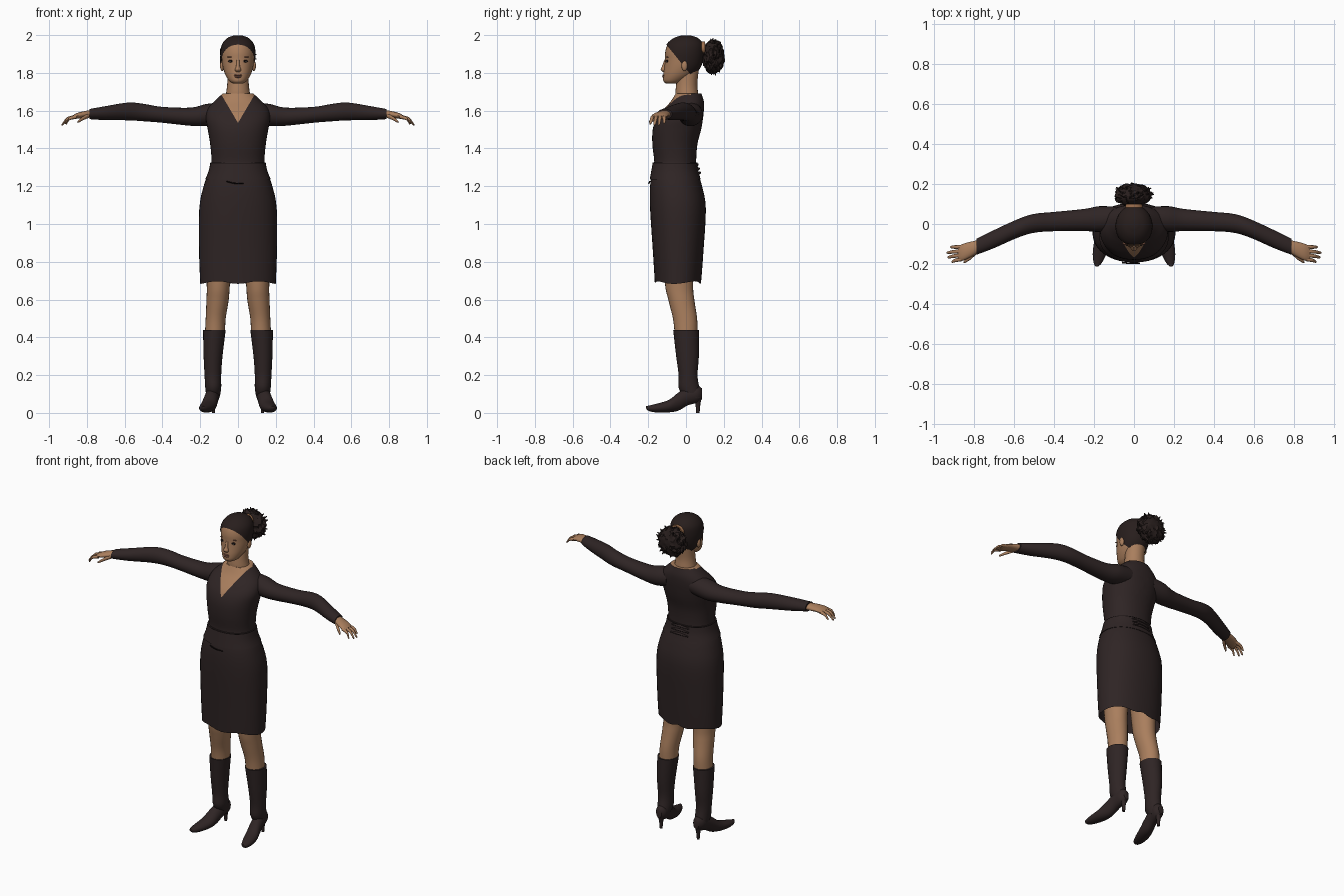
import bpy, bmesh, math, random
from mathutils import Vector

random.seed(4)
cube = bpy.data.objects.get("Cube")
if cube:
    bpy.data.objects.remove(cube, do_unlink=True)


def material(name, r, g, b):
    m = bpy.data.materials.new(name)
    m.use_nodes = True
    m.diffuse_color = (r, g, b, 1)
    bsdf = m.node_tree.nodes["Principled BSDF"]
    bsdf.inputs["Base Color"].default_value = (r, g, b, 1)
    bsdf.inputs["Roughness"].default_value = 0.8
    return m


SKIN = material("skin brown", 0.40, 0.21, 0.11)
CLOTH = material("dark cloth", 0.028, 0.018, 0.018)
SEAM = material("seam black", 0.008, 0.005, 0.005)
HAIR = material("dark hair", 0.021, 0.013, 0.012)
LIPS = material("lip brown", 0.24, 0.10, 0.065)
WHITE = material("eye white", 0.55, 0.5, 0.45)
TIE = material("hair tie tan", 0.36, 0.17, 0.08)


def finish(bm, name, mats, angle=50):
    bmesh.ops.recalc_face_normals(bm, faces=bm.faces)
    mesh = bpy.data.meshes.new(name)
    bm.to_mesh(mesh)
    bm.free()
    for m in mats:
        mesh.materials.append(m)
    obj = bpy.data.objects.new(name, mesh)
    bpy.context.collection.objects.link(obj)
    bpy.ops.object.select_all(action="DESELECT")
    obj.select_set(True)
    bpy.context.view_layer.objects.active = obj
    if angle:
        bpy.ops.object.shade_smooth_by_angle(angle=math.radians(angle))
    return obj


def spline(rows, steps):
    """Smoothly fill in rows between the given sections."""
    rows = [Vector(r) for r in rows]
    out = []
    for i in range(len(rows) - 1):
        p0, p1 = rows[max(i - 1, 0)], rows[i]
        p2, p3 = rows[i + 1], rows[min(i + 2, len(rows) - 1)]
        for k in range(steps):
            t = k / steps
            out.append(p1 + ((p2 - p0) * t + (2 * p0 - 5 * p1 + 4 * p2 - p3) * t * t
                             + (3 * p1 - p0 - 3 * p2 + p3) * t ** 3) / 2)
    return out + [rows[-1]]


def loft(rows, axis="z", side=1, sides=24, steps=4, power=2, caps=(True, True)):
    """Rows are (position along axis, centre a, centre b, radius a, radius b)."""
    bm = bmesh.new()
    rings = []
    for t, a, b, ra, rb in spline(rows, steps):
        ring = []
        for i in range(sides):
            w = math.tau * i / sides
            c, s = math.cos(w), math.sin(w)
            u = a + max(ra, .001) * math.copysign(abs(c) ** (2 / power), c)
            v = b + max(rb, .001) * math.copysign(abs(s) ** (2 / power), s)
            x, y, z = {"x": (t, u, v), "y": (u, t, v), "z": (u, v, t)}[axis]
            ring.append(bm.verts.new((side * x, y, z)))
        rings.append(ring)
    for lo, hi in zip(rings, rings[1:]):
        for i in range(sides):
            j = (i + 1) % sides
            bm.faces.new((lo[i], lo[j], hi[j], hi[i]))
    for ring, wanted in zip((rings[0], rings[-1]), caps):
        if wanted:
            bm.faces.new(ring)
    return bm


def cut(bm, point, normal, **options):
    geom = bm.verts[:] + bm.edges[:] + bm.faces[:]
    bmesh.ops.bisect_plane(bm, geom=geom, plane_co=point, plane_no=normal, **options)


def ball(name, centre, size, mat):
    bm = bmesh.new()
    bmesh.ops.create_uvsphere(bm, u_segments=16, v_segments=10, radius=1)
    for v in bm.verts:
        v.co = Vector(p * s + c for p, s, c in zip(v.co, size, centre))
    return finish(bm, name, [mat])


def front_back(rows):
    """Turn (z, front y, back y, half width) into loft rows."""
    return [(z, 0, (f + b) / 2, w, (b - f) / 2) for z, f, b, w in rows]


# Dress body, with the neckline cut into its front
body = front_back([
    (.69, -.165, .08, .2), (.85, -.175, .092, .206), (1.08, -.19, .105, .205),
    (1.2, -.19, .085, .182), (1.28, -.178, .06, .152), (1.33, -.168, .054, .14),
    (1.42, -.178, .06, .147), (1.5, -.176, .08, .16), (1.56, -.155, .09, .17),
    (1.61, -.115, .095, .16), (1.65, -.08, .094, .125), (1.69, -.055, .082, .082)])
bm = loft(body, sides=40, power=2.2, caps=(False, True))
SLOPE, V_BOTTOM = 1.7, 1.535
for s in (1, -1):
    cut(bm, (0, 0, V_BOTTOM), (-s * SLOPE, 0, 1))
for f in bm.faces:
    c = f.calc_center_median()
    if c.z > V_BOTTOM + SLOPE * abs(c.x) and c.y < .03:
        f.material_index = 1
for v in bm.verts:
    if v.co.z < .7:
        v.co.z += .007 * math.sin(5 * math.atan2(v.co.y, v.co.x))
finish(bm, "dress", [CLOTH, SKIN])

# Waist sash with seam lines, a front fold and gathers at the back
sash = front_back([(1.235, -.192, .078, .174), (1.28, -.184, .066, .156),
                   (1.325, -.176, .06, .146)])
finish(loft(sash, sides=40, power=2.2), "waist_sash", [CLOTH], 30)
seam = front_back([(1.318, -.177, .061, .147), (1.323, -.177, .061, .147)])
finish(loft(seam, sides=40, power=2.2, steps=1), "sash_seam", [SEAM])
fold = [(-.06, -.192, 1.225, .004, .003), (-.02, -.196, 1.216, .004, .003),
        (.03, -.196, 1.214, .003, .002)]
finish(loft(fold, "x", sides=8), "front_fold", [SEAM])
for i in range(3):
    z = 1.265 + .022 * i
    y = .073 - .006 * i
    gather = [(-.06, y - .006, z, .004, .004), (0, y, z + .006, .007, .007),
              (.06, y - .006, z, .004, .004)]
    finish(loft(gather, "x", sides=8), "back_gather", [CLOTH])

# Neck and head
neck = [(1.62, 0, .012, .08, .05), (1.68, 0, .005, .066, .06),
        (1.74, 0, .004, .057, .056), (1.82, 0, .012, .057, .056)]
finish(loft(neck), "neck", [SKIN])
skull = front_back([
    (1.743, -.105, -.045, .026), (1.757, -.12, -.01, .046), (1.79, -.12, .04, .067),
    (1.83, -.115, .073, .08), (1.87, -.111, .086, .086), (1.91, -.11, .09, .088),
    (1.95, -.097, .086, .08), (1.98, -.062, .06, .054), (1.994, -.02, .02, .018)])
finish(loft(skull, sides=32), "head", [SKIN])

# Swept-back hair cap, trimmed along the hairline
bm = loft(skull, sides=32)
middle = Vector((0, 0, 1.89))
for v in bm.verts:
    v.co = middle + (v.co - middle) * 1.05
cut(bm, (0, -.1, 1.945), (0, 1.24, 1), clear_inner=True)
finish(bm, "hair_cap", [HAIR])

# Tied bun with ragged strands
bm = bmesh.new()
bmesh.ops.create_icosphere(bm, subdivisions=4, radius=1)
for v in bm.verts:
    ripple = .93 + .05 * math.sin(9 * math.atan2(v.co.x, v.co.z) + 5 * v.co.y)
    k = ripple * random.uniform(.92, 1.06)
    v.co = Vector((v.co.x * .097 - .006, v.co.y * .062, v.co.z * .095)) * k
    v.co += Vector((0, .145, 1.885))
finish(bm, "hair_bun", [HAIR], 35)
for i in range(26):
    w = math.tau * i / 26
    out = Vector((math.sin(w), random.uniform(-.1, .5), math.cos(w))).normalized()
    bm = bmesh.new()
    bmesh.ops.create_cone(bm, segments=5, radius1=.012, radius2=.002, depth=.035)
    turn = out.to_track_quat("Z", "Y")
    for v in bm.verts:
        v.co = turn @ v.co + Vector((0, .14, 1.885)) + out * .082
    finish(bm, "bun_strand", [HAIR], 0)
tie = [(.075, 0, 1.93, .045, .035), (.1, 0, 1.932, .04, .034)]
finish(loft(tie, "y"), "hair_tie", [TIE])

# Nose and mouth
nose = [(1.805, 0, -.114, .012, .008), (1.818, 0, -.119, .016, .015),
        (1.835, 0, -.115, .01, .012), (1.87, 0, -.108, .007, .006)]
finish(loft(nose, sides=12), "nose", [SKIN])
ball("upper_lip", (0, -.117, 1.788), (.021, .008, .005), LIPS)
ball("lower_lip", (0, -.117, 1.779), (.018, .009, .006), LIPS)

for s, label in ((1, "left"), (-1, "right")):
    # Eye, brow and ear
    ball(label + "_eye_rim", (s * .036, -.099, 1.862), (.016, .007, .0075), SEAM)
    ball(label + "_eye_white", (s * .036, -.102, 1.861), (.011, .0055, .004), WHITE)
    ball(label + "_iris", (s * .036, -.104, 1.861), (.0045, .005, .0045), SEAM)
    ball(label + "_brow", (s * .038, -.098, 1.884), (.02, .006, .003), LIPS)
    ball(label + "_ear", (s * .084, -.008, 1.838), (.011, .016, .028), SKIN)

    # Sleeve
    sleeve = [(.08, .03, 1.59, .055, .055), (.17, .025, 1.577, .064, .058),
              (.25, .02, 1.568, .055, .048), (.4, .012, 1.578, .048, .042),
              (.5, .003, 1.59, .047, .046), (.58, -.022, 1.596, .046, .047),
              (.7, -.076, 1.587, .045, .037), (.785, -.113, 1.582, .04, .027)]
    finish(loft(sleeve, "x", s), label + "_sleeve", [CLOTH])

    # Hand, fingers and thumb
    palm = [(.76, -.105, 1.583, .028, .02), (.8, -.121, 1.581, .036, .019),
            (.85, -.14, 1.573, .042, .015), (.878, -.147, 1.563, .036, .01)]
    finish(loft(palm, "x", s, sides=16), label + "_palm", [SKIN])
    tips = ((.918, -.115, 1.537), (.935, -.143, 1.528), (.931, -.166, 1.528), (.912, -.188, 1.533))
    for i, (x, y, z) in enumerate(tips):
        root = -.115 - .02 * i
        finger = [(.855, root, 1.568, .01, .01), ((.87 + x) / 2, (root + y) / 2, 1.558, .009, .009),
                  (x - .005, y, z, .006, .006), (x, y, z - .002, .002, .002)]
        finish(loft(finger, "x", s, sides=10), label + "_finger", [SKIN])
    thumb = [(.785, -.135, 1.575, .014, .012), (.815, -.165, 1.562, .012, .011),
             (.845, -.187, 1.543, .008, .007), (.85, -.19, 1.54, .003, .003)]
    finish(loft(thumb, "x", s, sides=10), label + "_thumb", [SKIN])

    # Bare leg
    leg = [(.95, .1, -.04, .08, .09), (.69, .104, -.037, .062, .075),
           (.6, .108, -.025, .059, .069), (.5, .118, -.005, .053, .064),
           (.42, .122, 0, .053, .06)]
    finish(loft(leg, side=s), label + "_leg", [SKIN])

    # Heeled boot: shaft, pointed foot and thin heel
    shaft = [(.44, .125, 0, .06, .068), (.3, .132, .008, .05, .06),
             (.2, .133, .011, .044, .05), (.13, .131, .017, .042, .055),
             (.08, .132, .04, .034, .045)]
    finish(loft(shaft, side=s), label + "_boot_shaft", [CLOTH])
    foot = [(-.212, .185, .03, .006, .006), (-.195, .181, .024, .02, .015),
            (-.15, .172, .026, .034, .024), (-.09, .158, .036, .041, .033),
            (-.04, .146, .06, .038, .048), (.01, .137, .088, .036, .048),
            (.06, .131, .1, .035, .046), (.086, .13, .1, .018, .028)]
    finish(loft(foot, "y", s), label + "_boot_foot", [CLOTH])
    heel = [(.085, .13, .062, .024, .022), (.045, .13, .063, .012, .013),
            (0, .13, .063, .008, .009)]
    finish(loft(heel, side=s, sides=12), label + "_boot_heel", [CLOTH])
